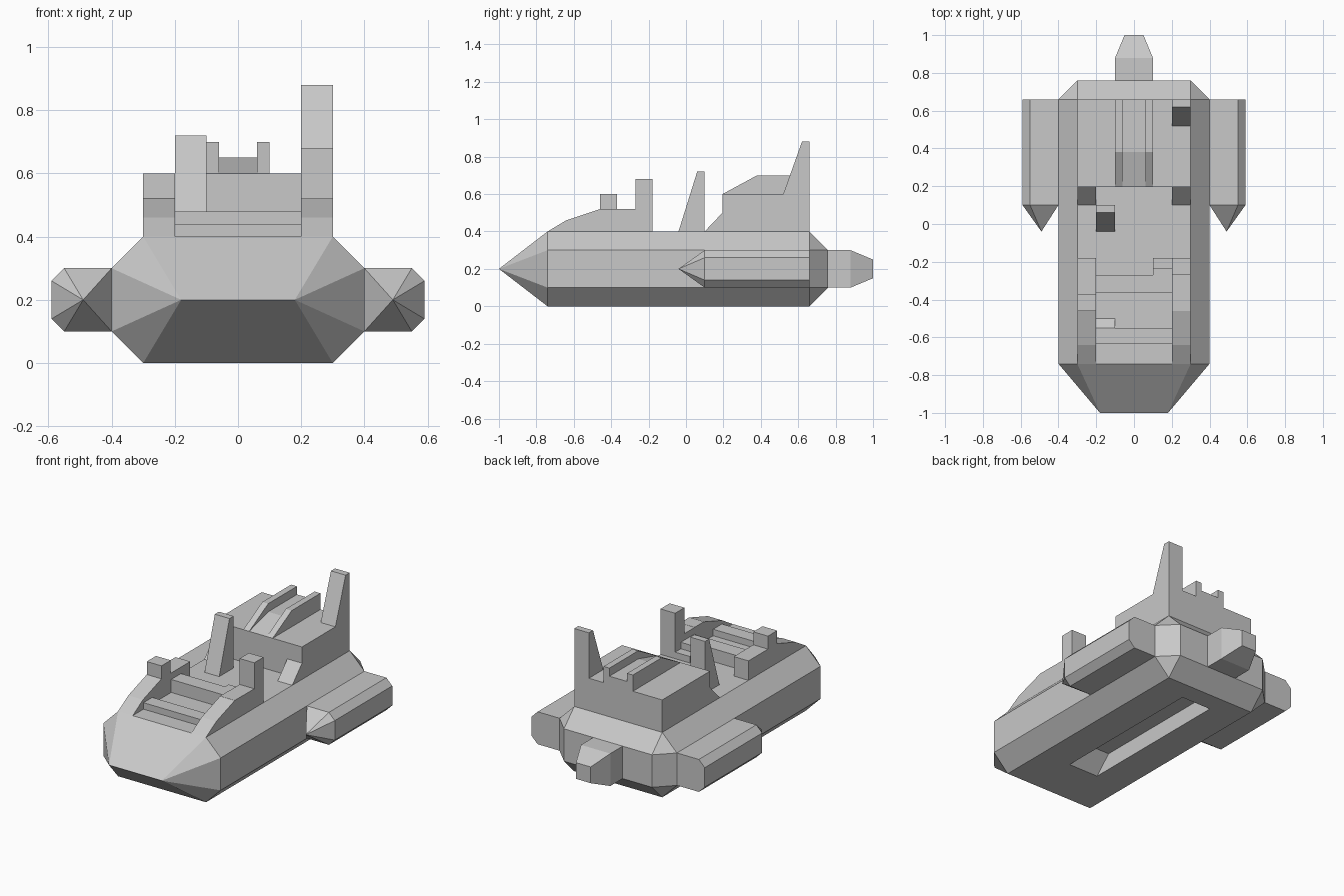
import bpy, bmesh

cube = bpy.data.objects.get("Cube")
if cube:
    bpy.data.objects.remove(cube, do_unlink=True)

# One plain grey for the whole ship
GREY = (0.58, 0.58, 0.58, 1)
grey = bpy.data.materials.new("hull_grey")
grey.use_nodes = True
grey.diffuse_color = GREY
grey.node_tree.nodes["Principled BSDF"].inputs["Base Color"].default_value = GREY


def finish(name, bm):
    bmesh.ops.recalc_face_normals(bm, faces=bm.faces)
    mesh = bpy.data.meshes.new(name)
    bm.to_mesh(mesh)
    bm.free()
    mesh.materials.append(grey)
    obj = bpy.data.objects.new(name, mesh)
    bpy.context.collection.objects.link(obj)
    return obj


def solid(name, points):
    """Convex faceted solid around the points."""
    bm = bmesh.new()
    for p in points:
        bm.verts.new(p)
    bmesh.ops.convex_hull(bm, input=bm.verts)
    bmesh.ops.dissolve_limit(bm, angle_limit=0.01, verts=bm.verts, edges=bm.edges)
    return finish(name, bm)


def prism(name, x0, x1, profile):
    """Side profile of (y, z) points extruded from x0 to x1."""
    bm = bmesh.new()
    face = bm.faces.new([bm.verts.new((x0, y, z)) for y, z in profile])
    ext = bmesh.ops.extrude_face_region(bm, geom=[face])
    moved = [v for v in ext["geom"] if isinstance(v, bmesh.types.BMVert)]
    bmesh.ops.translate(bm, verts=moved, vec=(x1 - x0, 0, 0))
    return finish(name, bm)


def box(name, x0, x1, y0, y1, z0, z1):
    return prism(name, x0, x1, [(y0, z0), (y1, z0), (y1, z1), (y0, z1)])


SIDES = (("left", 1), ("right", -1))
DECK = 0.4

# Main hull: octagonal body, wedge bow and chamfered stern
section = [(0.3, 0), (0.4, 0.1), (0.4, 0.3), (0.3, DECK)]
points = []
for _, s in SIDES:
    points += [(s * x, y, z) for x, z in section for y in (-0.74, 0.66)]
    points += [(s * 0.18, -1, 0.2), (s * 0.3, 0.76, 0.1), (s * 0.3, 0.76, 0.3)]
hull = solid("hull", points)

# Recessed trench with sloped ends in the belly
cutter = prism("belly_trench_cutter", -0.1, 0.1,
               [(-0.46, -0.02), (-0.34, 0.1), (0.44, 0.1), (0.56, -0.02)])
cutter.hide_render = True
cut = hull.modifiers.new("belly_trench", "BOOLEAN")
cut.operation = "DIFFERENCE"
cut.solver = "EXACT"
cut.object = cutter
bpy.context.view_layer.update()
carved = bpy.data.meshes.new_from_object(
    hull.evaluated_get(bpy.context.evaluated_depsgraph_get()))
hull.modifiers.clear()
hull.data = carved
bpy.data.objects.remove(cutter, do_unlink=True)

# Tail nozzle
solid("tail_nozzle",
      [(sx * 0.1, y, z) for _, sx in SIDES for y in (0.74, 0.88) for z in (0.1, 0.3)]
      + [(sx * 0.05, 1, z) for _, sx in SIDES for z in (0.15, 0.25)])

# Side pods with pointed noses
pod = [(0.4, 0.1), (0.55, 0.1), (0.59, 0.14), (0.59, 0.26), (0.55, 0.3), (0.4, 0.3)]
for side, s in SIDES:
    solid(side + "_pod",
          [(s * x, y, z) for x, z in pod for y in (0.1, 0.66)] + [(s * 0.49, -0.04, 0.2)])

# Bulwarks either side of the fore deck, each with its own post
bulwark = [(-0.74, DECK), (-0.64, 0.46), (-0.46, 0.52)]
prism("left_bulwark", 0.2, 0.3, bulwark + [
    (-0.27, 0.52), (-0.27, 0.68), (-0.18, 0.68), (-0.18, DECK)])
prism("right_bulwark", -0.3, -0.2, bulwark + [
    (-0.46, 0.6), (-0.37, 0.6), (-0.37, 0.52), (-0.18, 0.52), (-0.18, DECK)])
box("left_forward_block", 0.2, 0.3, -0.46, -0.37, 0.52, 0.52 + 0.001)

# Cross benches on the fore deck
box("front_bench", -0.2, 0.2, -0.635, -0.55, DECK, 0.44)
prism("front_bench_ramp", -0.2, -0.1, [(-0.55, DECK), (-0.5, DECK), (-0.55, 0.44)])
box("rear_bench", -0.2, 0.1, -0.365, -0.27, DECK, 0.48)
box("rear_bench_end", 0.1, 0.2, -0.365, -0.235, DECK, 0.48)
box("rear_bench_step", 0.1, 0.2, -0.235, -0.18, DECK, 0.44)

# Slanted mid fin
prism("mid_fin", -0.2, -0.1, [(-0.04, DECK), (0.06, 0.72), (0.1, 0.72), (0.1, DECK)])

# Aft deckhouse with front wedges
box("deckhouse", -0.3, 0.3, 0.195, 0.66, DECK, 0.6)
for side, s in SIDES:
    prism(side + "_wedge", s * 0.2, s * 0.3, [(0.1, DECK), (0.195, 0.5), (0.195, DECK)])
    prism(side + "_roof_rail", s * 0.06, s * 0.1,
          [(0.195, 0.6), (0.38, 0.7), (0.66, 0.7), (0.66, 0.6)])
prism("roof_channel", -0.06, 0.06, [(0.195, 0.6), (0.38, 0.65), (0.66, 0.65), (0.66, 0.6)])

# Tall tail fin
prism("tail_fin", 0.2, 0.3, [(0.52, 0.6), (0.62, 0.88), (0.66, 0.88), (0.66, 0.6)])
